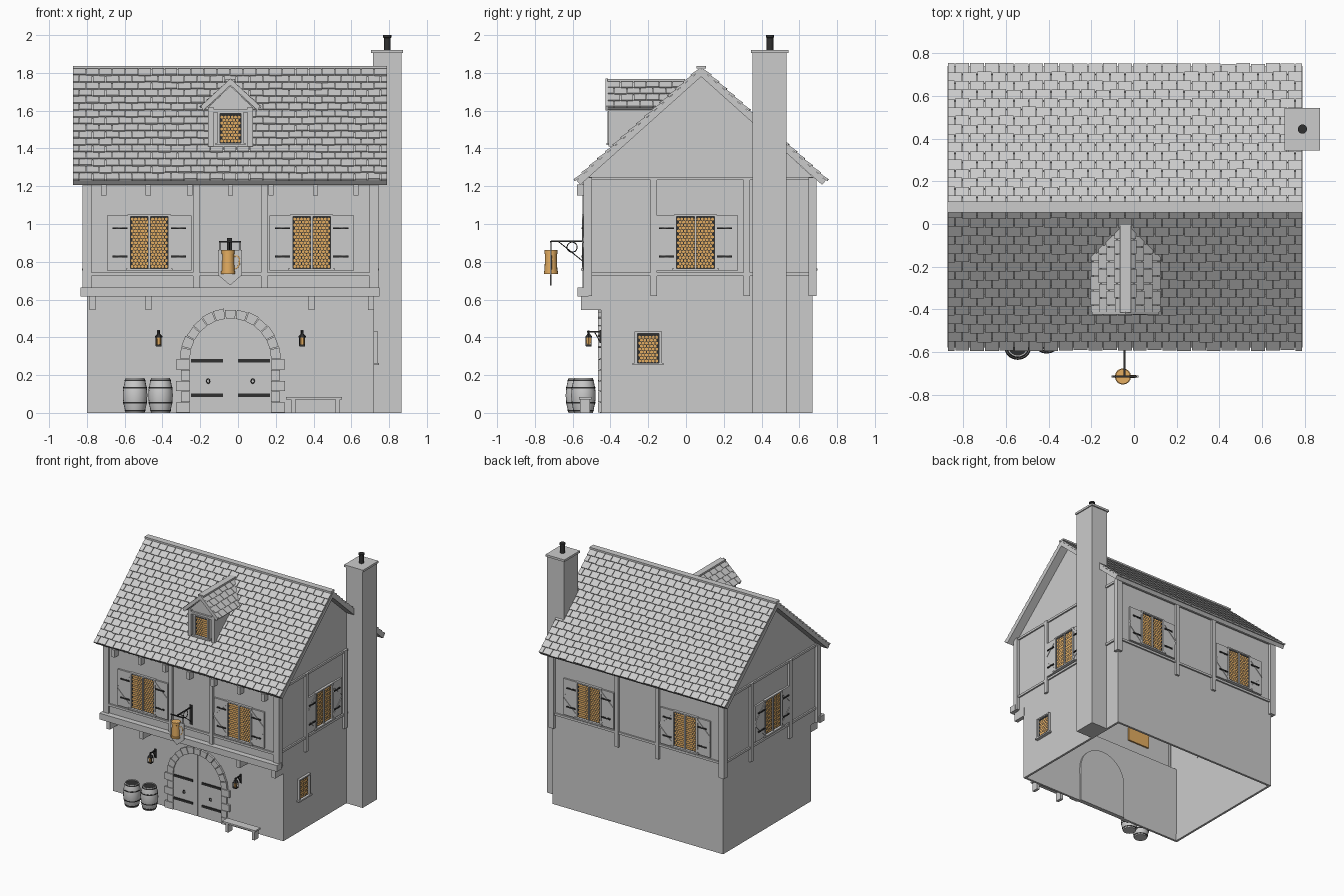
import bpy, bmesh, math, random
from mathutils import Matrix, Vector

random.seed(4)
T = lambda x, y, z: Matrix.Translation((x, y, z))
R = lambda deg, axis: Matrix.Rotation(math.radians(deg), 4, axis)
I = Matrix()

if "Cube" in bpy.data.objects:
    bpy.data.objects.remove(bpy.data.objects["Cube"])


def material(name, rgb):
    m = bpy.data.materials.new(name)
    m.use_nodes = True
    m.diffuse_color = (*rgb, 1)
    m.node_tree.nodes["Principled BSDF"].inputs["Base Color"].default_value = (*rgb, 1)
    return m


GREY = material("plain grey", (0.6, 0.6, 0.6))
DARK = material("dark iron", (0.03, 0.03, 0.03))
AMBER = material("amber glass", (0.78, 0.42, 0.12))


def finish(name, bm, mat, smooth=False):
    bmesh.ops.recalc_face_normals(bm, faces=bm.faces)
    me = bpy.data.meshes.new(name)
    bm.to_mesh(me)
    bm.free()
    ob = bpy.data.objects.new(name, me)
    me.materials.append(mat)
    bpy.context.collection.objects.link(ob)
    if smooth:
        bpy.ops.object.select_all(action="DESELECT")
        ob.select_set(True)
        bpy.context.view_layer.objects.active = ob
        bpy.ops.object.shade_smooth_by_angle(angle=math.radians(40))
    return ob


def add_box(bm, b, M=I):
    x0, x1, y0, y1, z0, z1 = b
    S = Matrix.Diagonal((x1 - x0, y1 - y0, z1 - z0, 1))
    bmesh.ops.create_cube(bm, size=1, matrix=M @ T((x0 + x1) / 2, (y0 + y1) / 2, (z0 + z1) / 2) @ S)


def boxes(name, mat, items, M=I):
    bm = bmesh.new()
    for b in items:
        add_box(bm, b, M)
    return finish(name, bm, mat)


def add_prism(bm, pts, d0, d1, M=I):
    # polygon in local x,z extruded along local y
    a = [bm.verts.new(M @ Vector((x, d0, z))) for x, z in pts]
    b = [bm.verts.new(M @ Vector((x, d1, z))) for x, z in pts]
    bm.faces.new(a)
    bm.faces.new(b[::-1])
    for i in range(len(a)):
        j = (i + 1) % len(a)
        bm.faces.new((a[i], b[i], b[j], a[j]))


def prism(name, mat, pts, d0, d1, M=I):
    bm = bmesh.new()
    add_prism(bm, pts, d0, d1, M)
    return finish(name, bm, mat)


def lathe(name, mat, prof, n, M=I):
    bm = bmesh.new()
    rings = [[bm.verts.new(M @ Vector((r * math.cos(i * math.tau / n), r * math.sin(i * math.tau / n), z)))
              for i in range(n)] for r, z in prof]
    for a, b in zip(rings, rings[1:]):
        for i in range(n):
            bm.faces.new((a[i], a[(i + 1) % n], b[(i + 1) % n], b[i]))
    bm.faces.new(rings[0])
    bm.faces.new(rings[-1])
    return finish(name, bm, mat, True)


def tube(name, mat, pts, r, cyclic=False):
    cu = bpy.data.curves.new(name, "CURVE")
    cu.dimensions, cu.bevel_depth, cu.bevel_resolution, cu.use_fill_caps = "3D", r, 1, True
    sp = cu.splines.new("POLY")
    sp.points.add(len(pts) - 1)
    for p, q in zip(sp.points, pts):
        p.co = (*q, 1)
    sp.use_cyclic_u = cyclic
    tmp = bpy.data.objects.new(name + " path", cu)
    bpy.context.collection.objects.link(tmp)
    bpy.context.view_layer.update()
    me = bpy.data.meshes.new_from_object(tmp)
    bpy.data.objects.remove(tmp)
    me.materials.clear()
    me.materials.append(mat)
    bpy.context.collection.objects.link(bpy.data.objects.new(name, me))


# House shell: jettied profile with gables, hollow and open below
XL, XR, YG, YF, YB, CX = -0.80, 0.72, -0.45, -0.53, 0.67, -0.04
profile = [(YG, 0), (YG, 0.615), (YF, 0.615), (YF, 1.24), (0.08, 1.79), (YB, 1.25), (YB, 0)]
shell = prism("house_walls", GREY, profile, -XR, -XL, R(90, "Z"))
bm = bmesh.new()
bm.from_mesh(shell.data)
floor = [f for f in bm.faces if all(v.co.z < 0.001 for v in f.verts)]
bmesh.ops.delete(bm, geom=floor, context="FACES_ONLY")
bm.to_mesh(shell.data)
bm.free()
solid = shell.modifiers.new("thickness", "SOLIDIFY")
solid.thickness, solid.offset = 0.025, -1


# Tiled roofs: two slabs, staggered tiles and a ridge cap
def roof(name, M, half, run, rise, rows, cols, thick):
    length = math.hypot(run, rise)
    c, s = run / length, rise / length
    slab, tiles = bmesh.new(), bmesh.new()
    pitch, w = length / rows, 2 * half / cols
    for side in (1, -1):
        F = M @ Matrix(((side, 0, 0, 0), (0, side * c, side * s, 0), (0, -s, c, 0), (0, 0, 0, 1)))
        add_box(slab, (-half, half, 0, length, -thick, 0), F)
        for r in range(rows):
            off = -w / 2 if r % 2 else 0
            for k in range(cols + (r % 2)):
                u0 = max(-half, -half + off + k * w)
                u1 = min(half, -half + off + (k + 1) * w)
                end = pitch * 1.05 + random.uniform(0, 0.006)
                add_box(tiles, (u0 + 0.002, u1 - 0.002, 0, end, -0.006, 0.006),
                        F @ T(0, r * pitch, 0.002) @ R(7, "X"))
    finish(name + "_slab", slab, GREY)
    finish(name + "_tiles", tiles, GREY)
    boxes(name + "_ridge", GREY, [(-half, half, -0.025, 0.025, 0.002, 0.016)], M)


roof("roof", T(-0.0425, 0.08, 1.82), 0.832, 0.66, 0.59, 16, 24, 0.03)

# Dormer
prism("dormer_body", GREY, [(-0.115, 1.36), (0.115, 1.36), (0.115, 1.62), (0, 1.73), (-0.115, 1.62)],
      -0.395, -0.02, T(CX, 0, 0))
roof("dormer_roof", T(CX, -0.21, 1.752) @ R(90, "Z"), 0.205, 0.15, 0.135, 4, 6, 0.018)
bm = bmesh.new()
for s in (-1, 1):
    add_prism(bm, [(0, 1.77), (s * 0.157, 1.625), (s * 0.145, 1.6), (0, 1.735)], -0.425, -0.412, T(CX, 0, 0))
    add_box(bm, (s * 0.105 - 0.014, s * 0.105 + 0.014, -0.41, -0.38, 1.41, 1.62), T(CX, 0, 0))
add_box(bm, (-0.11, 0.11, -0.41, -0.38, 1.59, 1.61), T(CX, 0, 0))
finish("dormer_boards", bm, GREY)


# Leaded windows; local -y points out of the wall
def window(name, M, half, z0, z1, shutters=True):
    boxes(name + "_glass", AMBER, [(-half, half, -0.004, 0.028, z0, z1)], M)
    boxes(name + "_lead", DARK, [(-half, half, -0.006, -0.004, z0, z1)], M)
    bm = bmesh.new()
    d, row, z = 0.018, 0, z0 + 0.01
    while z < z1 - 0.008:
        n = int(half * 2 / d) - row % 2
        for k in range(n):
            bmesh.ops.create_circle(bm, cap_ends=True, segments=6, radius=d * 0.47,
                                    matrix=M @ T((k - (n - 1) / 2) * d, -0.0075, z) @ R(90, "X"))
        z, row = z + d * 0.87, row + 1
    finish(name + "_panes", bm, AMBER)
    f = half + 0.014
    frame = [(-f, -half, -0.02, 0, z0, z1), (half, f, -0.02, 0, z0, z1), (-f, f, -0.02, 0, z1, z1 + 0.01),
             (-f - 0.01, f + 0.01, -0.026, 0, z0 - 0.012, z0)]
    if shutters:
        frame.append((-0.006, 0.006, -0.016, 0, z0, z1))
    boxes(name + "_frame", GREY, frame, M)
    if not shutters:
        return
    wood, iron = bmesh.new(), bmesh.new()
    mid = (z0 + z1) / 2
    for s in (-1, 1):
        a, b = f * s, (f + 0.11) * s
        add_box(wood, (min(a, b), max(a, b), -0.014, 0, z0 - 0.01, z1 + 0.006), M)
        for t in (-1, 1):
            h = mid + t * 0.075
            add_prism(wood, [(a, h + t * 0.055), (a, h + t * 0.035), (b, mid + t * 0.004), (b, mid + t * 0.024)],
                      -0.018, -0.012, M)
            add_box(iron, (min(a, a + s * 0.08), max(a, a + s * 0.08), -0.022, -0.012, h - 0.005, h + 0.005), M)
    finish(name + "_shutters", wood, GREY)
    finish(name + "_hinges", iron, DARK)


for label, x in (("left", 0.39), ("right", -0.47)):
    window("front_window_" + label, T(x, YF, 0), 0.1, 0.765, 1.04)
    window("back_window_" + label, T(x, YB, 0) @ R(180, "Z"), 0.1, 0.765, 1.04)
window("side_window_left", T(XL, 0.05, 0) @ R(-90, "Z"), 0.1, 0.765, 1.04)
window("side_window_right", T(XR, 0.05, 0) @ R(90, "Z"), 0.1, 0.765, 1.04)
window("ground_window", T(XR, -0.2, 0) @ R(90, "Z"), 0.058, 0.265, 0.42, False)
window("dormer_window", T(CX, -0.395, 0), 0.055, 1.43, 1.585, False)

# Timber framing
P = 0.018
posts = [(x - 0.017, x + 0.017, y - P, y + P, 0.62, 1.24) for x in (-0.22, 0.14) for y in (YF, YB)]
posts += [(x - P, x + P, y - 0.017, y + 0.017, 0.62, 1.25) for x in (XL, XR) for y in (-0.17, 0.322)]
posts += [(x - 0.024, x + 0.024, y - 0.022, y + 0.022, 0.62, 1.245) for x in (XL, XR) for y in (YF + 0.01, YB)]
boxes("timber_posts", GREY, posts)
rails = []
for z in (0.725, 1.232):
    rails += [(XL, XR, y - 0.012, y + 0.012, z, z + 0.018) for y in (YF, YB)]
    rails += [(x - 0.012, x + 0.012, YF, YB, z, z + 0.018) for x in (XL, XR)]
boxes("timber_rails", GREY, rails)
boxes("jetty_beam", GREY, [(-0.835, 0.75, -0.575, -0.515, 0.615, 0.665)])
boxes("jetty_joists", GREY, [(x - 0.016, x + 0.016, -0.555, -0.44, 0.545, 0.616)
                             for x in (-0.77, -0.475, 0.39, 0.705)])
boxes("eave_joists", GREY, [(x - 0.014, x + 0.014, -0.578, -0.52, 1.15, 1.21)
                            for x in (-0.71, -0.475, -0.255, -0.04, 0.175, 0.41, 0.625)])

# Chimney
boxes("chimney", GREY, [(0.715, 0.865, 0.353, 0.533, 0, 1.91), (0.705, 0.873, 0.345, 0.543, 1.905, 1.922)])
lathe("chimney_pot", DARK, [(0.018, 1.92), (0.018, 1.985), (0.022, 1.988), (0.022, 2.0)], 12, T(0.79, 0.445, 0))

# Arched double door with stone surround
D = T(CX, YG, 0)
arc = [(0.215 * math.cos(math.pi * i / 24), 0.285 + 0.215 * math.sin(math.pi * i / 24)) for i in range(25)]
for s, label in ((1, "left"), (-1, "right")):
    leaf = [(s * 0.002, 0), (s * 0.215, 0)] + [(s * x, z) for x, z in arc[:12]] + [(s * 0.002, 0.5)]
    prism("door_" + label, GREY, leaf, -0.006, 0.03, D)
    boxes("door_straps_" + label, DARK, [(min(s * 0.04, s * 0.21), max(s * 0.04, s * 0.21), -0.013, -0.004, z, z + 0.018)
                                         for z in (0.085, 0.268)], D)
    ring = [(CX + s * 0.118 + 0.009 * math.cos(i * math.tau / 8), YG - 0.013, 0.168 + 0.012 * math.sin(i * math.tau / 8))
            for i in range(8)]
    tube("door_handle_" + label, DARK, ring, 0.003, True)
bm = bmesh.new()
for s in (-1, 1):
    for i in range(5):
        outer = 0.288 if i % 2 == 0 else 0.262
        add_box(bm, (min(s * 0.215, s * outer), max(s * 0.215, s * outer), -0.016, 0.01, i * 0.057 + 0.001, i * 0.057 + 0.055), D)
for i in range(13):
    a, b = math.pi * (i + 0.04) / 13, math.pi * (i + 0.96) / 13
    ro = 0.262 + random.uniform(0, 0.008)
    add_prism(bm, [(r * math.cos(t), 0.285 + r * math.sin(t)) for r, t in ((0.215, a), (ro, a), (ro, b), (0.215, b))],
              -0.016, 0.01, D)
finish("door_stones", bm, GREY)

# Hanging sign: iron bracket, shield board and tankard
SY, SX = -0.715, -0.045
boxes("sign_bracket", DARK, [(SX - 0.004, SX + 0.004, SY, YF, 0.905, 0.913), (SX - 0.055, SX + 0.06, SY - 0.004, SY + 0.004, 0.903, 0.911),
                             (SX - 0.012, SX + 0.012, YF - 0.008, YF, 0.77, 0.925)]
      + [(SX + x - 0.002, SX + x + 0.002, SY - 0.002, SY + 0.002, 0.85, 0.905) for x in (-0.05, 0.055)])
tube("sign_brace", DARK, [(SX, YF, 0.79), (SX, -0.675, 0.907)], 0.003)
tube("sign_scroll", DARK, [(SX, -0.603 + 0.027 * math.cos(i * math.tau / 14), 0.877 + 0.027 * math.sin(i * math.tau / 14))
                           for i in range(14)], 0.003, True)
prism("sign_board", GREY, [(-0.06, 0.862), (-0.06, 0.73), (0.003, 0.675), (0.066, 0.73), (0.066, 0.862)],
      SY - 0.004, SY + 0.004, T(SX, 0, 0))
lathe("tankard", AMBER, [(0.038, 0.735), (0.038, 0.75), (0.034, 0.752), (0.031, 0.84), (0.035, 0.842), (0.035, 0.862)],
      16, T(-0.052, SY, 0))
tube("tankard_handle", AMBER, [(-0.024, SY, 0.83), (-0.002, SY, 0.83), (0.008, SY, 0.815), (0.006, SY, 0.785),
                               (-0.004, SY, 0.768), (-0.022, SY, 0.762)], 0.006)

# Wall lanterns
for label, x in (("right", -0.42), ("left", 0.34)):
    L = T(x, -0.515, 0)
    lathe("lantern_glass_" + label, AMBER, [(0.011, 0.36), (0.016, 0.4)], 6, L)
    lathe("lantern_cap_" + label, DARK, [(0.021, 0.398), (0.019, 0.406), (0.006, 0.42), (0.006, 0.436)], 6, L)
    boxes("lantern_iron_" + label, DARK, [(-0.014, 0.014, -0.014, 0.014, 0.352, 0.361), (-0.004, 0.004, -0.01, 0.065, 0.425, 0.433),
                                          (-0.008, 0.008, 0.058, 0.066, 0.37, 0.44)]
          + [(u - 0.002, u + 0.002, v - 0.002, v + 0.002, 0.355, 0.402) for u in (-0.014, 0.014) for v in (-0.014, 0.014)], L)
    tube("lantern_brace_" + label, DARK, [(x, YG - 0.004, 0.375), (x, -0.485, 0.43)], 0.003)

# Barrels
for label, x, y in (("outer", -0.545, -0.572), ("inner", -0.41, -0.543)):
    radius = lambda z: 0.05 + 0.015 * math.sin(math.pi * z / 0.185)
    prof = [(radius(i * 0.185 / 8), i * 0.185 / 8) for i in range(9)]
    lathe("barrel_" + label, GREY, prof + [(0.045, 0.185), (0.045, 0.177)], 20, T(x, y, 0))
    for i, z in enumerate((0.008, 0.05, 0.128, 0.17)):
        lathe("barrel_hoop_%s_%d" % (label, i), DARK, [(radius(z) + 0.0015, z), (radius(z + 0.008) + 0.0015, z + 0.008)], 20, T(x, y, 0))

# Bench
boxes("bench", GREY, [(0.255, 0.55, -0.567, -0.5, 0.07, 0.083)] + [(x, x + 0.024, -0.56, -0.507, 0, 0.071) for x in (0.28, 0.515)])
